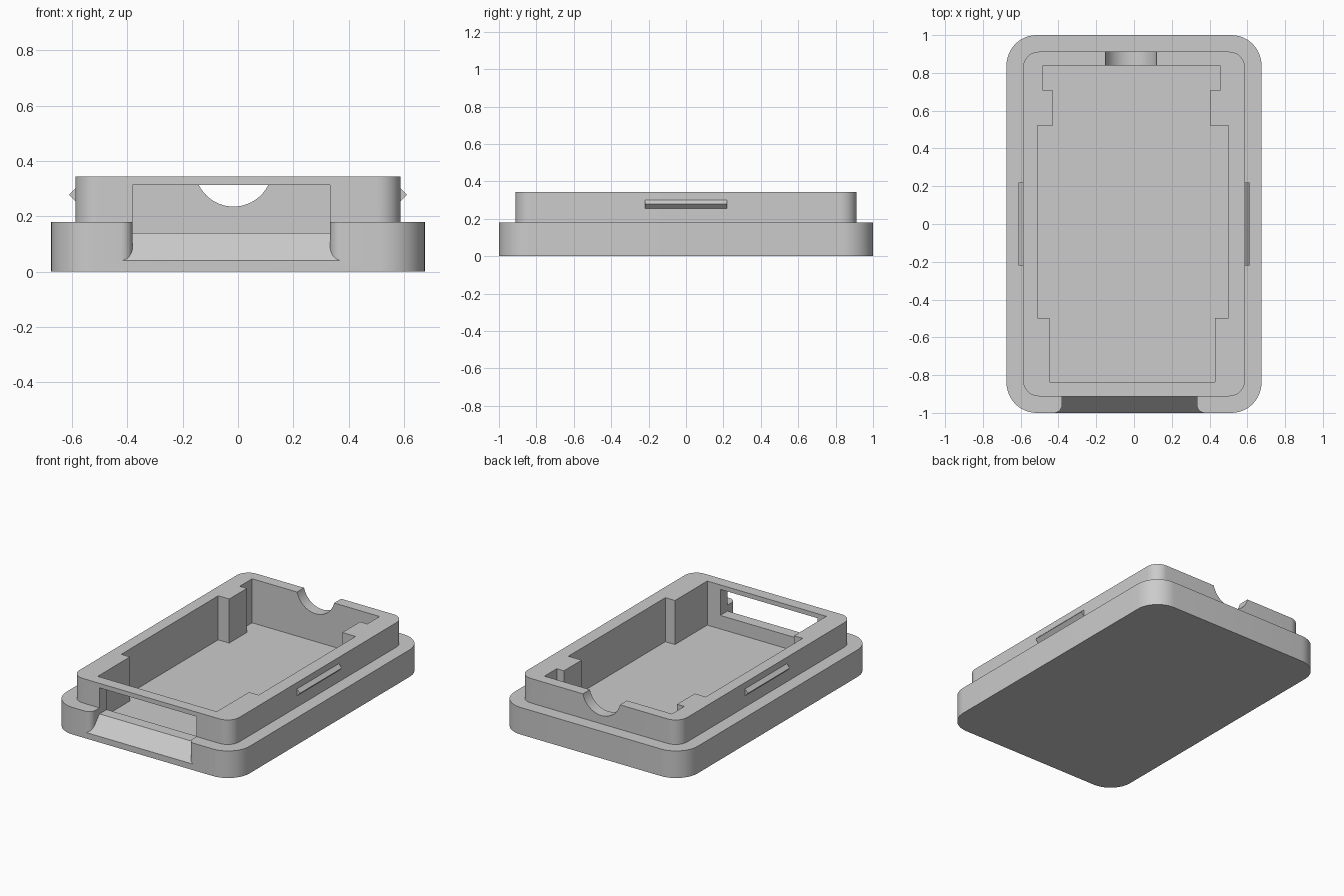
import bpy, bmesh, math

cube = bpy.data.objects.get("Cube")
if cube:
    bpy.data.objects.remove(cube, do_unlink=True)

grey = bpy.data.materials.new("plain grey")
grey.use_nodes = True
grey.diffuse_color = (0.6, 0.6, 0.6, 1)
grey.node_tree.nodes["Principled BSDF"].inputs["Base Color"].default_value = (0.6, 0.6, 0.6, 1)


def loft(name, sections):
    """Skin a closed solid through a list of matching vertex rings."""
    bm = bmesh.new()
    rings = [[bm.verts.new(p) for p in s] for s in sections]
    n = len(rings[0])
    for a, b in zip(rings, rings[1:]):
        for i in range(n):
            j = (i + 1) % n
            bm.faces.new((a[i], a[j], b[j], b[i]))
    bm.faces.new(rings[0])
    bm.faces.new(rings[-1])
    bmesh.ops.recalc_face_normals(bm, faces=bm.faces)
    mesh = bpy.data.meshes.new(name)
    bm.to_mesh(mesh)
    bm.free()
    mesh.materials.append(grey)
    obj = bpy.data.objects.new(name, mesh)
    bpy.context.collection.objects.link(obj)
    return obj


def prism(name, outline, z0, z1):
    return loft(name, [[(x, y, z) for x, y in outline] for z in (z0, z1)])


def rounded(hx, hy, r, steps=12):
    """Rounded rectangle outline."""
    pts = []
    for k, (sx, sy) in enumerate([(1, 1), (-1, 1), (-1, -1), (1, -1)]):
        for i in range(steps + 1):
            a = (k + i / steps) * math.pi / 2
            pts.append((sx * (hx - r) + r * math.cos(a), sy * (hy - r) + r * math.sin(a)))
    return pts


def combine(target, tool, operation):
    """Apply a boolean and remove the tool object."""
    tool.hide_render = True
    mod = target.modifiers.new("bool", "BOOLEAN")
    mod.operation = operation
    mod.solver = "EXACT"
    mod.object = tool
    bpy.ops.object.select_all(action="DESELECT")
    bpy.context.view_layer.objects.active = target
    target.select_set(True)
    bpy.ops.object.modifier_apply(modifier=mod.name)
    bpy.data.objects.remove(tool, do_unlink=True)


# Wide base with the narrower raised rim
body = prism("case_body", rounded(0.675, 1.0, 0.16), 0, 0.18)
combine(body, prism("raised_rim", rounded(0.588, 0.912, 0.085), 0.02, 0.343), "UNION")

# Deep inner cavity with corner posts
cavity = [(-0.483, 0.838), (-0.483, 0.708), (-0.43, 0.708), (-0.43, 0.522),
          (-0.511, 0.522), (-0.511, -0.497), (-0.447, -0.497), (-0.447, -0.836),
          (0.429, -0.836), (0.429, -0.497), (0.5, -0.497), (0.5, 0.522),
          (0.402, 0.522), (0.402, 0.708), (0.455, 0.708), (0.455, 0.838)]
combine(body, prism("cavity_cutter", cavity, 0.05, 0.5), "DIFFERENCE")

# Front window running out over a sloped sill with rounded side corners
r, left, right, top = 0.043, -0.381, 0.333, 0.313
rows = [-1.05] + [-1 + r * (1 - math.cos(i / 8 * math.pi / 2)) for i in range(9)] + [-0.912, -0.8]
sections = []
for y in rows:
    d = min(max(y + 1, 0), r)
    flare = r - math.sqrt(max(r * r - (r - d) ** 2, 0))
    z = min(0.14, 0.04 + max(y + 1, 0) * 0.1 / 0.088)
    a, b = left - flare, right + flare
    sections.append([(a, y, z), (b, y, z), (b, y, top), (a, y, top)])
combine(body, loft("window_cutter", sections), "DIFFERENCE")

# Round finger notch in the back wall
ring = [(-0.016 + 0.14 * math.cos(i * math.tau / 64), 0.375 + 0.14 * math.sin(i * math.tau / 64))
        for i in range(64)]
notch = loft("notch_cutter", [[(x, y, z) for x, z in ring] for y in (0.8, 1.0)])
combine(body, notch, "DIFFERENCE")

bpy.ops.object.shade_smooth_by_angle(angle=math.radians(30))

# Wedge-shaped snap ridges on both sides
for side, s in (("left", 1), ("right", -1)):
    wedge = [(0.58, 0.255), (0.588, 0.255), (0.611, 0.278), (0.588, 0.301), (0.58, 0.301)]
    loft(side + "_snap_ridge", [[(s * x, y, z) for x, z in wedge] for y in (-0.22, 0.22)])
